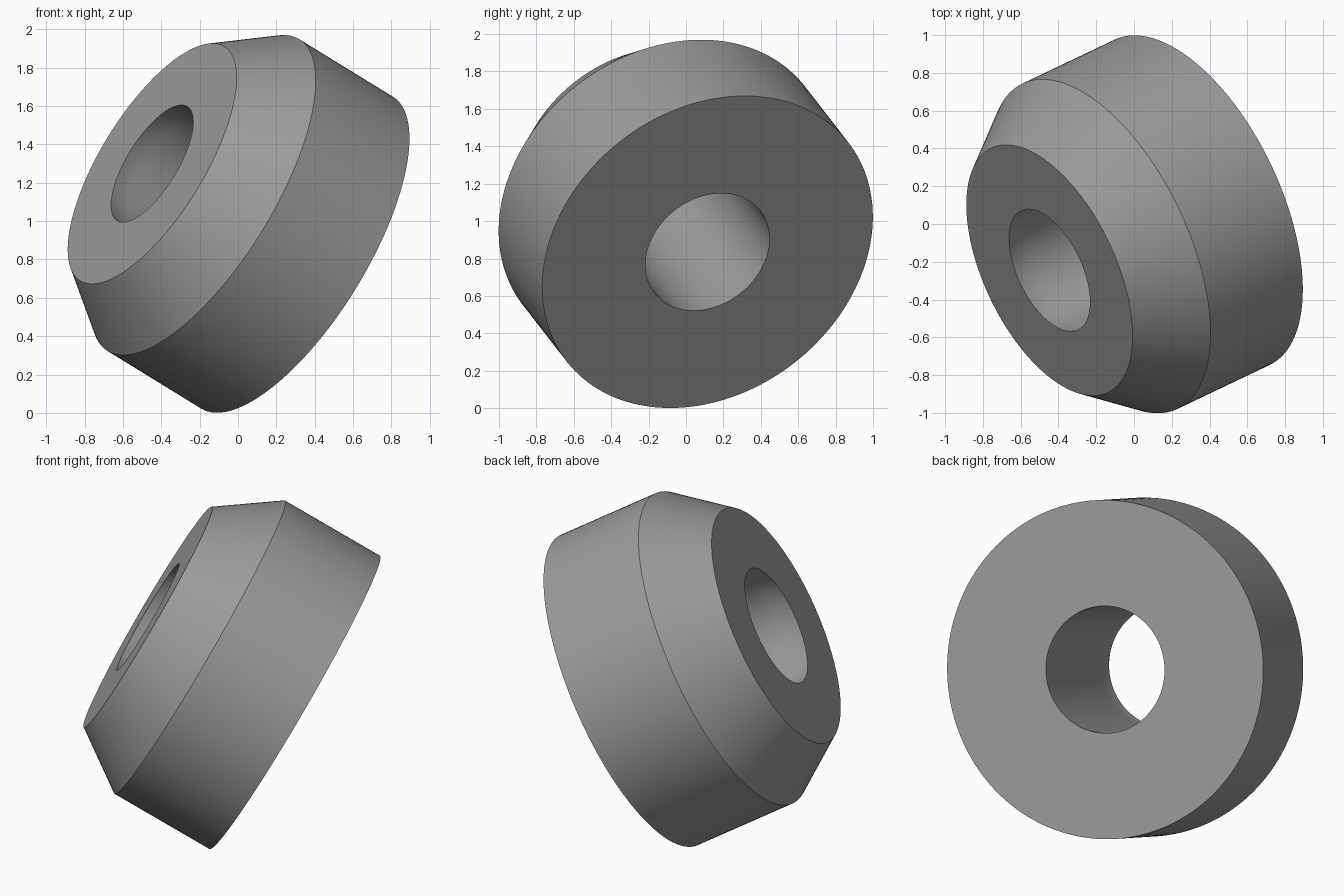
import bpy
import bmesh
import math
from mathutils import Matrix, Vector

if "Cube" in bpy.data.objects:
    bpy.data.objects.remove(bpy.data.objects["Cube"])

# Plain grey material
grey = bpy.data.materials.new("plain grey")
grey.use_nodes = True
colour = (0.33, 0.33, 0.33, 1)
grey.diffuse_color = colour
grey.node_tree.nodes["Principled BSDF"].inputs["Base Color"].default_value = colour

SIDES = 160
LENGTH = 0.957
BORE, LIP, LIP_START = 0.358, 0.349, 0.85

# Closed half-section (radius, height): base, straight wall, tapered nose, bore
profile = [(BORE, 0), (0.954, 0), (0.954, 0.619), (0.717, LENGTH)]

# The bore narrows softly to the nose opening
for i in range(5):
    t = i / 4
    profile.append((LIP + (BORE - LIP) * (1 - (1 - t) ** 2),
                    LENGTH + (LIP_START - LENGTH) * t))

# Revolve the section into a tapered ring
bm = bmesh.new()
rings = []
for s in range(SIDES):
    a = 2 * math.pi * s / SIDES
    rings.append([bm.verts.new((r * math.cos(a), r * math.sin(a), z))
                  for r, z in profile])
n = len(profile)
for s in range(SIDES):
    here, after = rings[s], rings[(s + 1) % SIDES]
    for k in range(n):
        bm.faces.new((here[k], after[k], after[(k + 1) % n], here[(k + 1) % n]))
bmesh.ops.recalc_face_normals(bm, faces=bm.faces)

# Tilt the axis and set the ring down on the ground
axis = Vector((-0.789, -0.376, 0.485))
tilt = axis.to_track_quat("Z", "Y").to_matrix().to_4x4()
bm.transform(Matrix.Translation((0.308, 0.115, 0.835)) @ tilt)

mesh = bpy.data.meshes.new("tapered_ring")
bm.to_mesh(mesh)
bm.free()
mesh.materials.append(grey)
ring = bpy.data.objects.new("tapered_ring", mesh)
bpy.context.collection.objects.link(ring)

# Smooth curved walls, sharp rims
bpy.ops.object.select_all(action="DESELECT")
ring.select_set(True)
bpy.context.view_layer.objects.active = ring
bpy.ops.object.shade_smooth_by_angle(angle=math.radians(20))
